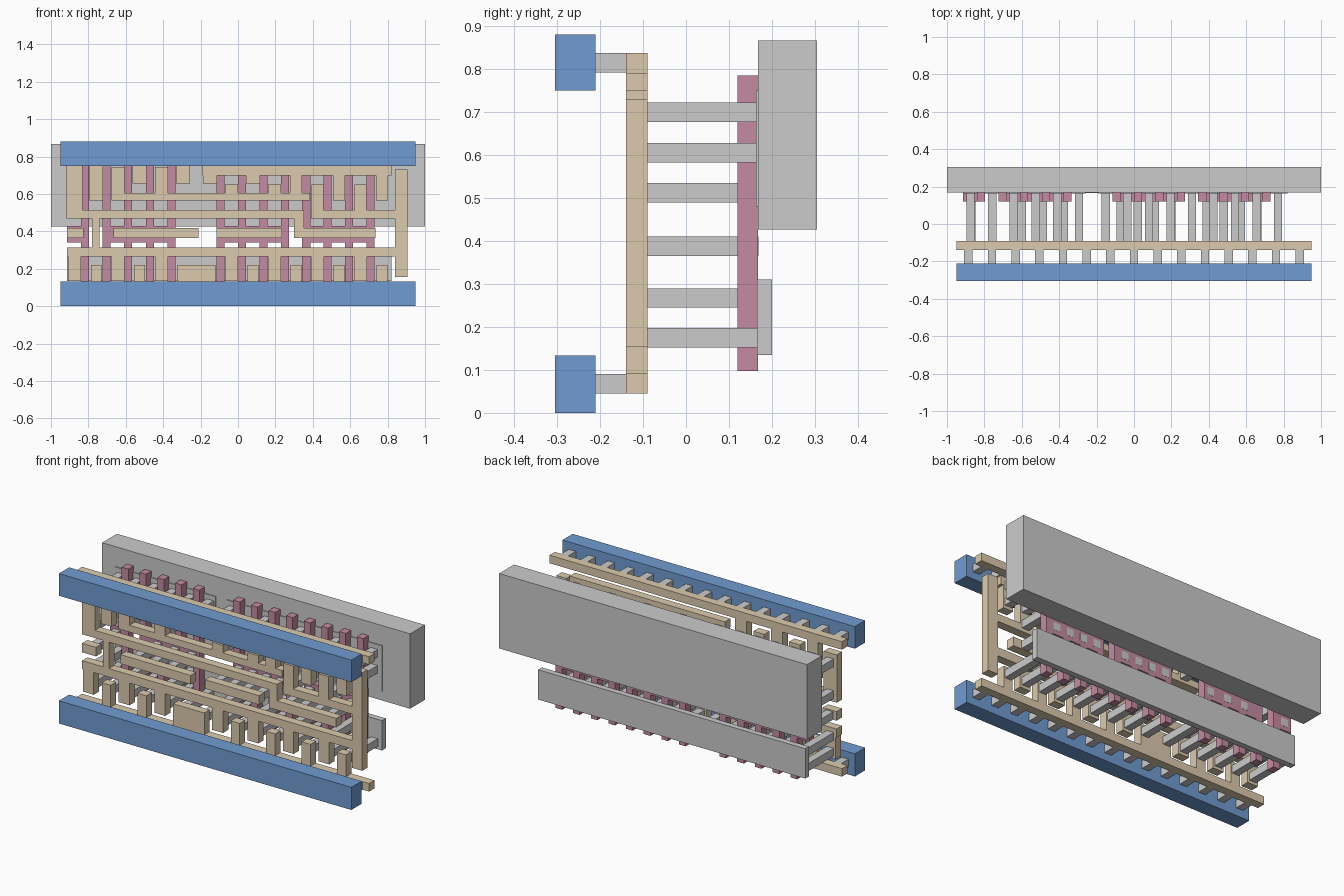
import bpy, bmesh

if "Cube" in bpy.data.objects:
    bpy.data.objects.remove(bpy.data.objects["Cube"])


def material(name, rgb):
    m = bpy.data.materials.new(name)
    m.diffuse_color = (*rgb, 1)
    m.use_nodes = True
    m.node_tree.nodes["Principled BSDF"].inputs["Base Color"].default_value = m.diffuse_color
    return m


BLUE = material("blue", (0.16, 0.33, 0.64))
TAN = material("tan", (0.72, 0.60, 0.42))
PINK = material("pink", (0.56, 0.26, 0.36))


def slab(name, y0, y1, rects, mat=None):
    """One object made of boxes; each rect is (x0, x1, z0, z1)."""
    bm = bmesh.new()
    for x0, x1, z0, z1 in rects:
        cube = bmesh.ops.create_cube(bm, size=1)
        for v in cube["verts"]:
            v.co = (x0 + (v.co.x + .5) * (x1 - x0),
                    y0 + (v.co.y + .5) * (y1 - y0),
                    z0 + (v.co.z + .5) * (z1 - z0))
    me = bpy.data.meshes.new(name)
    bm.to_mesh(me)
    bm.free()
    if mat:
        me.materials.append(mat)
    ob = bpy.data.objects.new(name, me)
    bpy.context.collection.objects.link(ob)


def column(x, z0, z1, w=0.058):
    return (x - w / 2, x + w / 2, z0, z1)


# Gate columns and the contact columns that sit between them
gates = [-.818 + .1155 * i for i in range(5)] + [-.094 + .1147 * i for i in range(8)]
cols = [-.874 + .116 * i for i in range(6)] + [-.15 + .115 * i for i in range(9)]

# Power rails with their row of short vias
slab("bottom_rail", -.305, -.21, [(-.95, .95, 0, .133)], BLUE)
slab("top_rail", -.305, -.21, [(-.95, .95, .75, .88)], BLUE)
for name, z in (("bottom_vias", .045), ("top_vias", .792)):
    slab(name, -.21, -.14, [column(.1265 * k, z, z + .045, .045) for k in range(-7, 8)])

# Back well and the two strips in front of it
slab("well", .168, .305, [(-1, 1, .427, .867)])
slab("lower_strip", .165, .20, [(-.915, .82, .135, .31)])
slab("upper_strips", .163, .20, [(-.915, -.26, .48, .75), (-.19, .82, .48, .75)])

# Gate bars joined in groups by pads
slab("gates", .12, .168, [column(x, .098, .785, .043) for x in gates], PINK)
slab("gate_pads", .12, .168, [(a, b, .34, .43) for a, b in
     ((-.915, -.80), (-.72, -.335), (-.115, .27), (.345, .73))], PINK)

# Wiring layer: lower bar with fingers, alternating with fingers from the rail
down = [0, 2, 4, 7, 9, 11, 13]
up = [1, 3, 5, 6, 8, 10, 12, 14]
lower = [(-.95, .95, .045, .092), (-.915, .84, .265, .315), (-.30, -.135, .092, .22)]
lower += [column(cols[i], .135, .28, .07) for i in down]
lower += [column(cols[i], .08, .22) for i in up]
slab("lower_wiring", -.14, -.09, lower, TAN)

# Middle wires over the gate pads
slab("middle_wiring", -.14, -.09, [
    (-.915, -.825, .364, .417), (-.665, -.21, .364, .417),
    (-.115, .235, .364, .417), (.30, .735, .364, .417),
    (.30, .352, .40, .515), (-.915, .352, .47, .515),
    (-.78, -.74, .30, .48)], TAN)

# Upper wiring: rail fingers, distribution strip, inner bar and output bar
upper = [(-.95, .95, .79, .837), (-.19, .82, .70, .75), (-.67, .385, .565, .605),
         (.39, .84, .47, .515), (.84, .905, .155, .73)]
upper += [column(cols[0], .47, .75, .085), column(cols[1], .565, .80, .07)]
upper += [column(cols[i], .655, .80, .075) for i in (3, 5)]
upper += [column(cols[i], .565, .745, .07) for i in (2, 4)]
upper += [column(cols[i], .565, .65, .07) for i in (7, 9)]
upper += [column(cols[i], .655, .71, .075) for i in (6, 8)]
upper += [column(cols[i], .565, .71, .065) for i in (10, 12, 14)]
upper += [column(cols[i], .47, .65, .065) for i in (11, 13)]
slab("upper_wiring", -.14, -.09, upper, TAN)

# Contact posts from the wiring back to the strips and pads
rows = [(.152, range(15)), (.245, down), (.583, [1, 2, 4, 7, 9, 10, 11, 12, 13, 14]),
        (.677, [0, 1, 2, 3, 4, 5, 6, 8, 10, 12, 14]), (.49, [0, 11, 13])]
slab("strip_contacts", -.09, .169,
     [column(cols[i], z, z + .045, .045) for z, ids in rows for i in ids])
pad_x = [-.87, -.60, -.487, -.375, -.07, .02, .11, .20, .39, .48, .57, .66]
slab("pad_contacts", -.09, .169, [column(x, .365, .41, .045) for x in pad_x])
